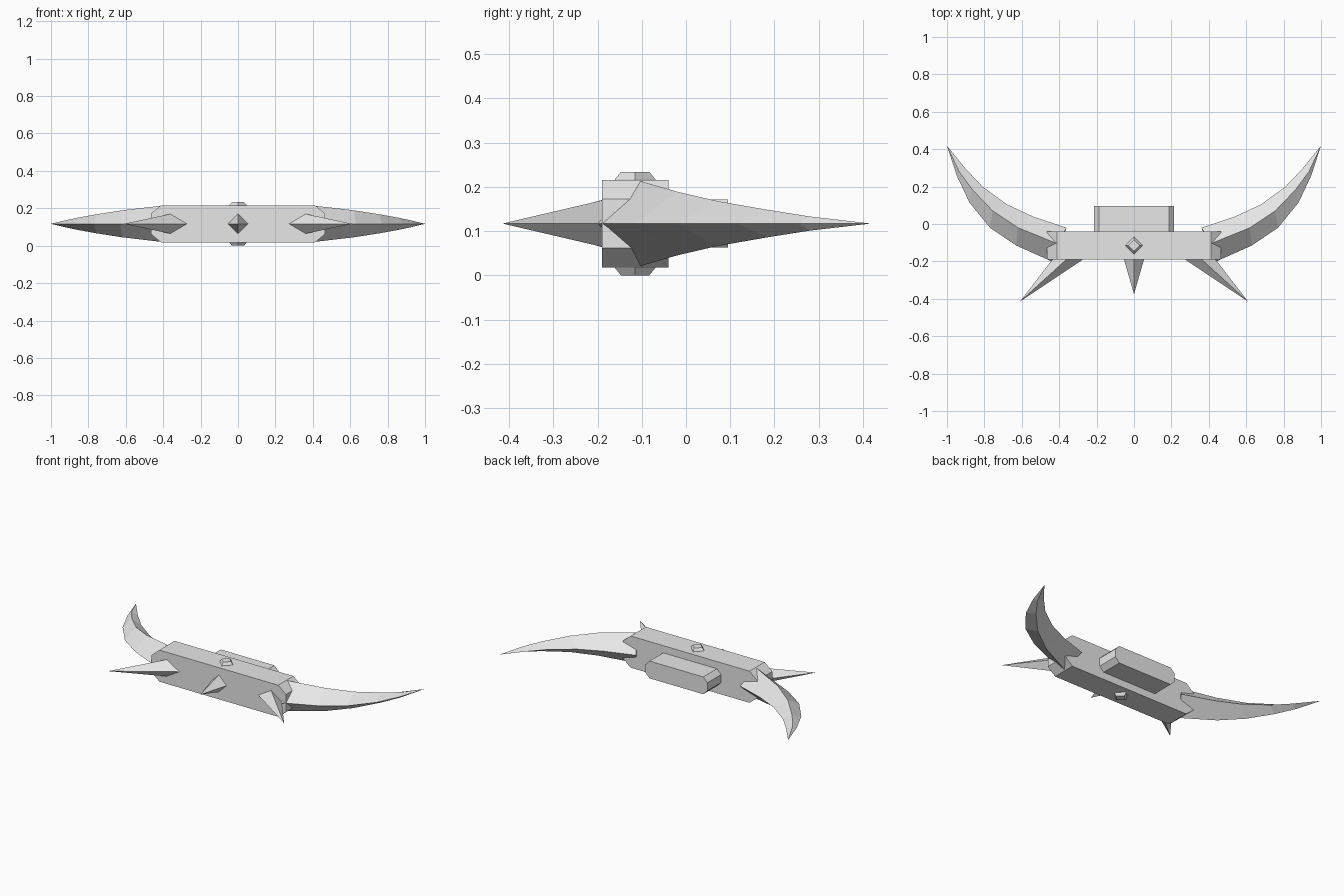
import bpy
import bmesh

if "Cube" in bpy.data.objects:
    bpy.data.objects.remove(bpy.data.objects["Cube"])

MID = 0.117  # height of the symmetry plane

steel = bpy.data.materials.new("light_grey")
steel.diffuse_color = (0.8, 0.8, 0.8, 1)
steel.use_nodes = True
steel.node_tree.nodes["Principled BSDF"].inputs["Base Color"].default_value = steel.diffuse_color


def loft(name, sections, tip=None):
    """Skin rings of equal length; close with end caps or a pointed tip."""
    bm = bmesh.new()
    rings = [[bm.verts.new(p) for p in s] for s in sections]
    n = len(rings[0])
    for a, b in zip(rings, rings[1:]):
        for i in range(n):
            j = (i + 1) % n
            bm.faces.new((a[i], a[j], b[j], b[i]))
    bm.faces.new(rings[0])
    if tip:
        t = bm.verts.new(tip)
        for i in range(n):
            bm.faces.new((rings[-1][i], rings[-1][(i + 1) % n], t))
    else:
        bm.faces.new(rings[-1])
    bmesh.ops.recalc_face_normals(bm, faces=bm.faces[:])
    mesh = bpy.data.meshes.new(name)
    bm.to_mesh(mesh)
    bm.free()
    mesh.materials.append(steel)
    obj = bpy.data.objects.new(name, mesh)
    bpy.context.collection.objects.link(obj)
    return obj


def bar(name, hx, hz, cx, cz, y0, y1):
    """Octagonal profile with chamfered corners, extruded along y."""
    prof = [(hx, -hz + cz), (hx, hz - cz), (hx - cx, hz), (-hx + cx, hz),
            (-hx, hz - cz), (-hx, -hz + cz), (-hx + cx, -hz), (hx - cx, -hz)]
    return loft(name, [[(x, y, MID + z) for x, z in prof] for y in (y0, y1)])


# Main block and the smaller block behind it
bar("body", 0.465, 0.099, 0.053, 0.044, -0.19, -0.04)
bar("rear_block", 0.215, 0.054, 0.029, 0.029, -0.06, 0.095)

# Diamond studs above and below the body
for name, s in (("top_stud", 1), ("bottom_stud", -1)):
    loft(name, [[(r, -0.115, MID + s * h), (0, -0.115 + r, MID + s * h),
                 (-r, -0.115, MID + s * h), (0, -0.115 - r, MID + s * h)]
                for r, h in ((0.046, 0.09), (0.046, 0.1), (0.032, 0.117))])

# Front spikes
loft("centre_spike", [[(-0.054, -0.188, MID), (0, -0.188, MID + 0.054),
                       (0.054, -0.188, MID), (0, -0.188, MID - 0.054)]],
     (0, -0.375, MID))

# Horn sections: inner edge, ridge, outer edge (x, y each), ridge half height
HORN = [
    ((0.36, -0.02), (0.415, -0.103), (0.44, -0.20), 0.096),
    ((0.54, 0.04), (0.62, -0.02), (0.63, -0.115), 0.072),
    ((0.68, 0.105), (0.755, 0.07), (0.77, -0.02), 0.051),
    ((0.81, 0.20), (0.865, 0.185), (0.88, 0.115), 0.031),
    ((0.90, 0.295), (0.935, 0.28), (0.946, 0.255), 0.016),
]

for side, s in (("right", 1), ("left", -1)):
    loft(side + "_spike", [[(s * 0.27, -0.188, MID), (s * 0.36, -0.188, MID + 0.053),
                            (s * 0.435, -0.188, MID), (s * 0.36, -0.188, MID - 0.053)]],
         (s * 0.61, -0.415, MID))
    loft(side + "_horn",
         [[(s * i[0], i[1], MID), (s * r[0], r[1], MID + h),
           (s * o[0], o[1], MID), (s * r[0], r[1], MID - h)] for i, r, o, h in HORN],
         (s * 1.0, 0.418, MID))
